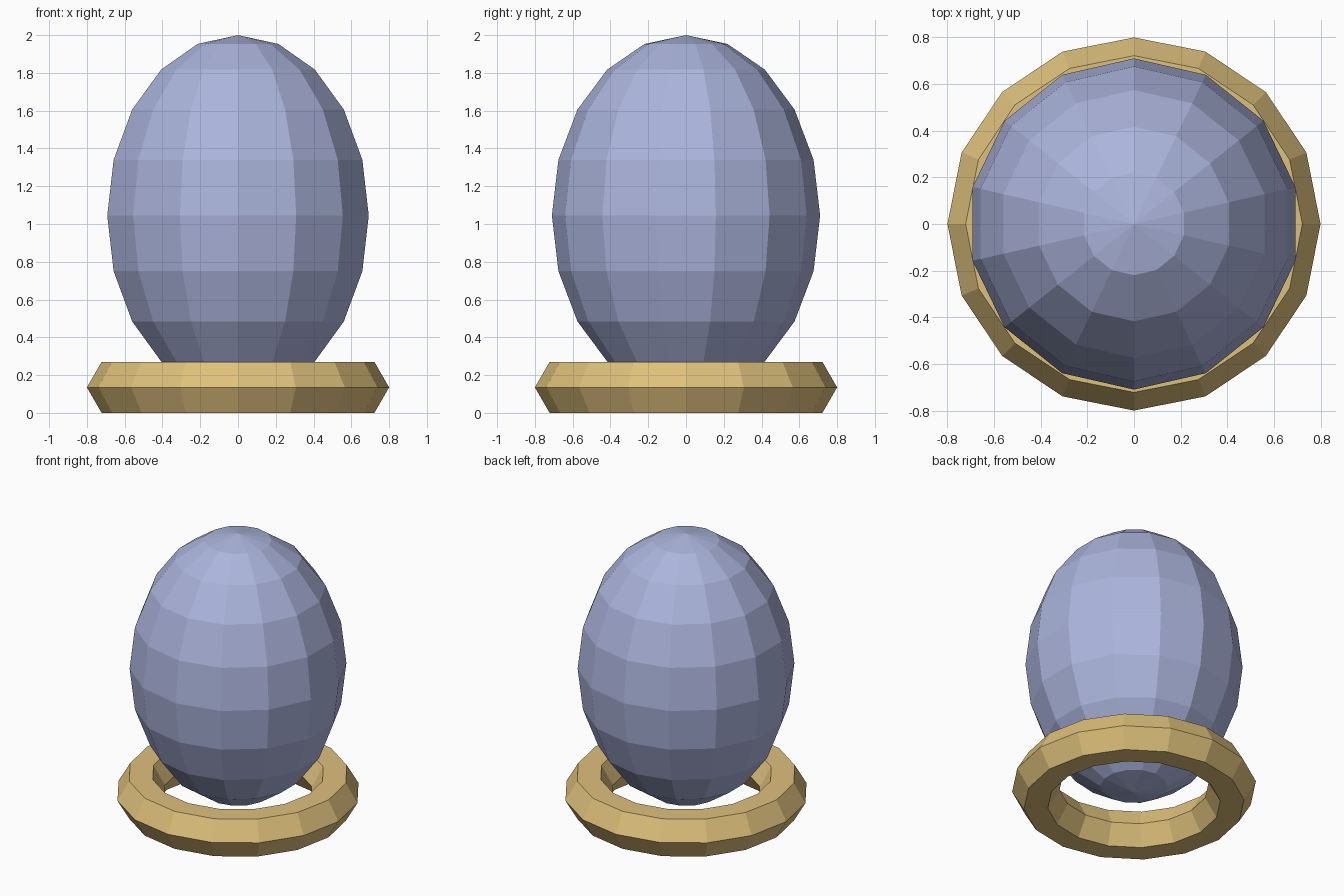
import bpy, math

if "Cube" in bpy.data.objects:
    bpy.data.objects.remove(bpy.data.objects["Cube"])


def material(name, rgb):
    m = bpy.data.materials.new(name)
    m.diffuse_color = (*rgb, 1)
    m.use_nodes = True
    m.node_tree.nodes["Principled BSDF"].inputs["Base Color"].default_value = m.diffuse_color
    return m


def add_object(name, verts, faces, mat):
    mesh = bpy.data.meshes.new(name)
    mesh.from_pydata(verts, [], faces)
    mesh.materials.append(mat)
    obj = bpy.data.objects.new(name, mesh)
    bpy.context.collection.objects.link(obj)
    return obj


def ring(radius, z, sides, start):
    step = 2 * math.pi / sides
    return [(radius * math.cos(start + i * step), radius * math.sin(start + i * step), z)
            for i in range(sides)]


def band(a, b, sides):
    """Quads joining ring a (lower on the profile) to ring b."""
    return [(a * sides + i, a * sides + (i + 1) % sides,
             b * sides + (i + 1) % sides, b * sides + i) for i in range(sides)]


blue = material("periwinkle shell", (0.41, 0.46, 0.72))
gold = material("gold", (0.73, 0.53, 0.20))

# Egg: stretched faceted sphere, 14 sides and 10 bands, a corner facing front
SIDES, BANDS = 14, 10
RADIUS, HALF_HEIGHT, CENTRE = 0.71, 0.955, 1.045
verts, faces = [], []
for k in range(1, BANDS):
    a = math.pi * k / BANDS
    verts += ring(RADIUS * math.sin(a), CENTRE - HALF_HEIGHT * math.cos(a), SIDES, math.pi / 2)
for k in range(BANDS - 2):
    faces += band(k, k + 1, SIDES)
bottom, top = len(verts), len(verts) + 1
verts += [(0, 0, CENTRE - HALF_HEIGHT), (0, 0, CENTRE + HALF_HEIGHT)]
last = (BANDS - 2) * SIDES
for i in range(SIDES):
    j = (i + 1) % SIDES
    faces += [(bottom, j, i), (top, last + i, last + j)]
add_object("egg", verts, faces, blue)

# Stand: faceted torus, 16 sides with a hexagonal section
SIDES, SECTION = 16, 6
MAJOR, MINOR = 0.644, 0.156
verts, faces = [], []
for k in range(SECTION):
    a = 2 * math.pi * k / SECTION
    verts += ring(MAJOR + MINOR * math.cos(a), MINOR * (math.sin(a) + math.sin(math.pi / 3)), SIDES, 0)
    faces += band(k, (k + 1) % SECTION, SIDES)
add_object("stand_ring", verts, faces, gold)
